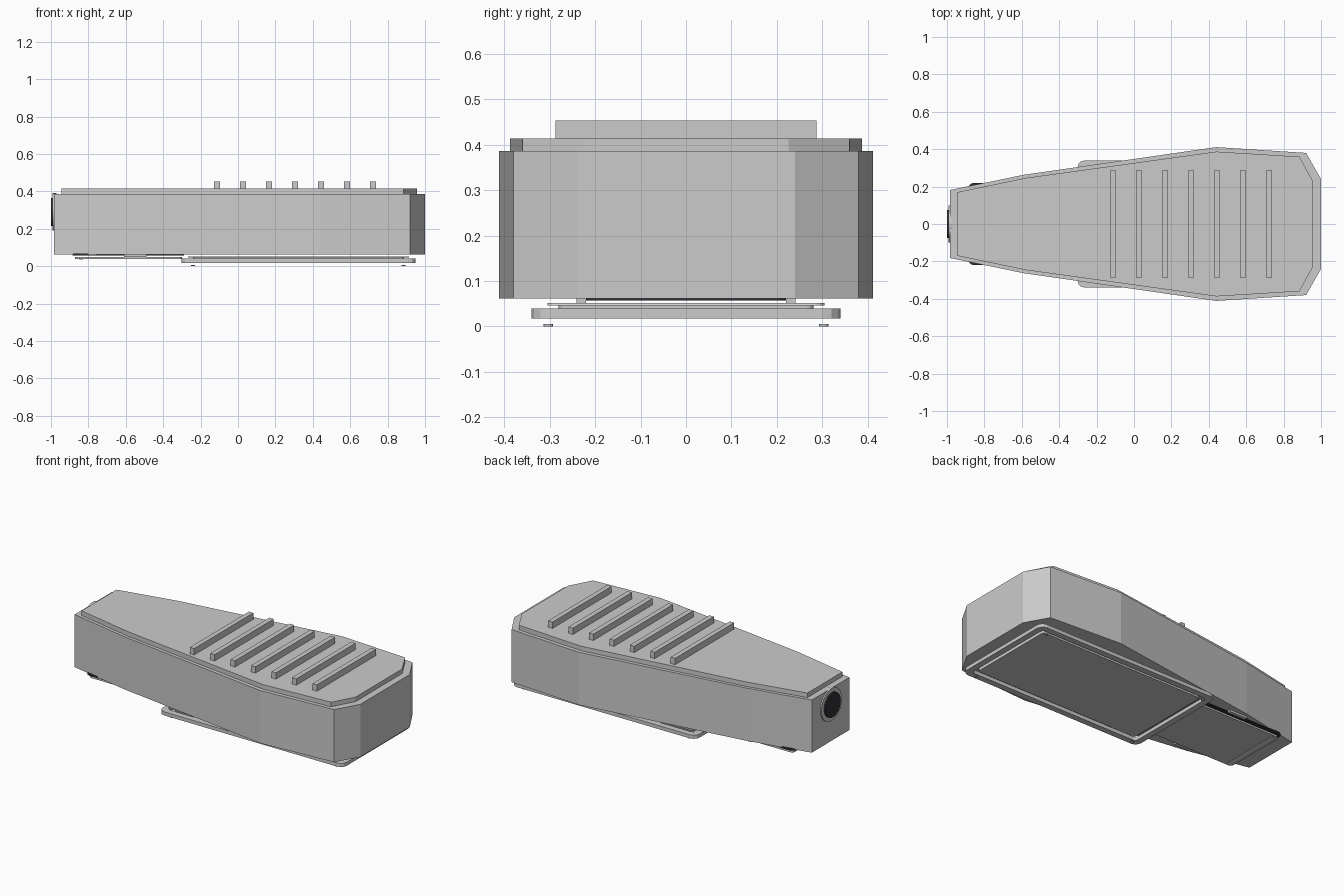
import bpy, bmesh, math
from mathutils import Matrix

if "Cube" in bpy.data.objects:
    bpy.data.objects.remove(bpy.data.objects["Cube"])


def material(name, color):
    m = bpy.data.materials.new(name)
    m.diffuse_color = color
    m.use_nodes = True
    m.node_tree.nodes["Principled BSDF"].inputs["Base Color"].default_value = m.diffuse_color
    return m


dark = material("dark_rubber", (0.03, 0.03, 0.035, 1))
pale = material("pale_seal", (0.75, 0.79, 0.8, 1))


def finish(name, bm, mat=None):
    bmesh.ops.recalc_face_normals(bm, faces=bm.faces)
    mesh = bpy.data.meshes.new(name)
    bm.to_mesh(mesh)
    bm.free()
    ob = bpy.data.objects.new(name, mesh)
    bpy.context.collection.objects.link(ob)
    if mat:
        mesh.materials.append(mat)
    return ob


def mirrored(half):
    return half + [(x, -y) for x, y in reversed(half)]


def rounded_rect(x0, x1, w, r, n=3):
    pts = []
    corners = [(x1 - r, w - r), (x0 + r, w - r), (x0 + r, r - w), (x1 - r, r - w)]
    for k, (cx, cy) in enumerate(corners):
        for i in range(n + 1):
            a = math.pi / 2 * (k + i / n)
            pts.append((cx + r * math.cos(a), cy + r * math.sin(a)))
    return pts


def circle(r, n=32):
    return [(r * math.cos(2 * math.pi * i / n), r * math.sin(2 * math.pi * i / n)) for i in range(n)]


def prism(name, pts, z0, z1, mat=None, hole=None):
    """Extrude an outline; hole is an inner outline with the same point count."""
    bm = bmesh.new()
    loops = [[bm.verts.new((x, y, z)) for x, y in p]
             for p in ([pts, hole] if hole else [pts]) for z in (z0, z1)]
    n = len(pts)

    def bridge(a, b):
        for i in range(n):
            j = (i + 1) % n
            bm.faces.new((a[i], a[j], b[j], b[i]))
    bridge(loops[0], loops[1])
    if hole:
        bridge(loops[2], loops[3])
        bridge(loops[0], loops[2])
        bridge(loops[1], loops[3])
    else:
        bm.faces.new(loops[0])
        bm.faces.new(loops[1])
    return finish(name, bm, mat)


# Tapered lamp housing and its inset lid
prism("housing", mirrored([(-0.983, 0.182), (-0.59, 0.263), (0.44, 0.411), (0.92, 0.38), (1.0, 0.24)]), 0.062, 0.386)
prism("lid", mirrored([(-0.945, 0.17), (-0.58, 0.246), (0.44, 0.387), (0.885, 0.36), (0.958, 0.226)]), 0.38, 0.414)

# Cooling fins across the lid
for i in range(7):
    x = -0.112 + i * 0.139
    prism(f"cooling_fin_{i + 1}", rounded_rect(x - 0.015, x + 0.015, 0.287, 0, 1)[::2], 0.41, 0.453)

# Pole socket on the narrow end
to_end = Matrix.Translation((-0.98, 0, 0.29)) @ Matrix.Rotation(-math.pi / 2, 4, 'Y')
for ob in (prism("socket_collar", circle(0.1), -0.01, 0.011, hole=circle(0.075)),
           prism("socket_bore", circle(0.075), -0.01, 0.02, dark)):
    ob.data.transform(to_end)

# Light window: frame, pale seal and diffuser panel
prism("window_frame", rounded_rect(-0.303, 0.95, 0.34, 0.04), 0.018, 0.04,
      hole=rounded_rect(-0.265, 0.912, 0.302, 0.02))
prism("window_seal", rounded_rect(-0.268, 0.915, 0.305, 0.02), 0.046, 0.052, pale)
prism("diffuser_panel", rounded_rect(-0.24, 0.887, 0.28, 0.015), 0.024, 0.048)

# Frame screws at the corners
for i, (x, y) in enumerate([(a, b) for a in (-0.24, 0.885) for b in (-0.303, 0.303)]):
    prism(f"frame_screw_{i + 1}", [(x + u, y + v) for u, v in circle(0.01, 12)], 0, 0.006)

# Service door with gasket, end strip and side latches
prism("door_gasket", rounded_rect(-0.885, -0.29, 0.22, 0.03), 0.057, 0.067, dark)
prism("service_door", rounded_rect(-0.872, -0.3, 0.206, 0.02), 0.039, 0.05)
prism("door_strip", rounded_rect(-0.85, -0.83, 0.19, 0.004), 0.037, 0.04, pale)
for side, s in (("left", -1), ("right", 1)):
    prism(f"door_latch_{side}", [(x, s * y) for x, y in
          ((-0.61, 0.22), (-0.49, 0.22), (-0.49, 0.241), (-0.61, 0.241))], 0.05, 0.064)
